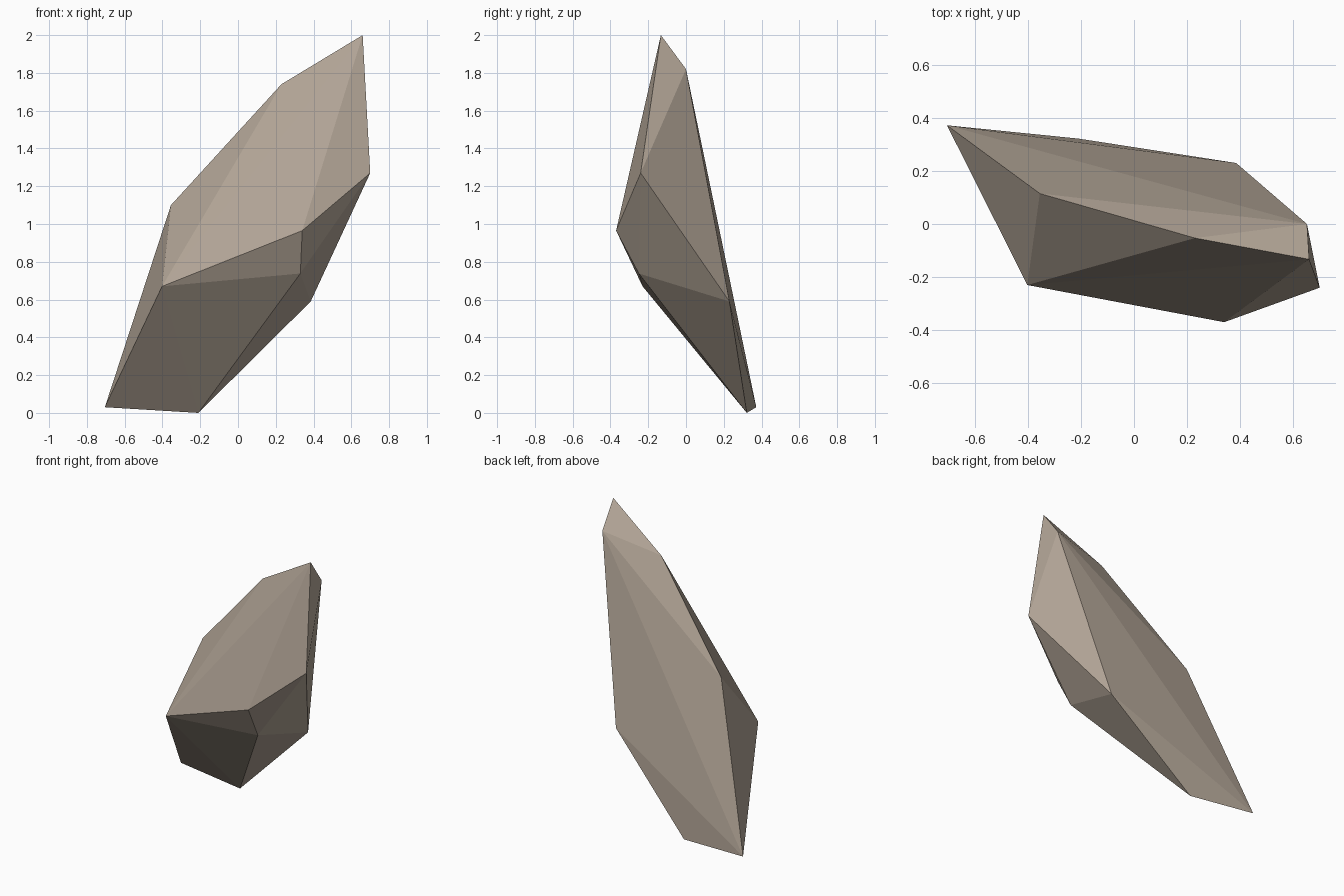
import bpy
import bmesh
from math import radians

cube = bpy.data.objects.get("Cube")
if cube:
    bpy.data.objects.remove(cube, do_unlink=True)

# Stone colour
stone = bpy.data.materials.new("warm_grey_stone")
stone.use_nodes = True
colour = (0.45, 0.38, 0.31, 1)
stone.diffuse_color = colour
bsdf = next(n for n in stone.node_tree.nodes if n.type == "BSDF_PRINCIPLED")
bsdf.inputs["Base Color"].default_value = colour
bsdf.inputs["Roughness"].default_value = 0.9

# Corners of the leaning shard
foot = [(-0.705, 0.372, 0.03), (-0.21, 0.322, 0.0)]
belly = [(-0.402, -0.23, 0.67), (0.34, -0.37, 0.965), (0.33, -0.25, 0.738), (0.385, 0.23, 0.59)]
shoulder = [(-0.355, 0.115, 1.10), (0.70, -0.24, 1.27), (0.23, -0.053, 1.74)]
peak = [(0.66, -0.133, 2.0), (0.652, 0.0, 1.82)]

# Rock body: faceted convex stone spanning the corners
bm = bmesh.new()
for corner in foot + belly + shoulder + peak:
    bm.verts.new(corner)
bmesh.ops.convex_hull(bm, input=bm.verts[:])
bmesh.ops.recalc_face_normals(bm, faces=bm.faces[:])
mesh = bpy.data.meshes.new("rock")
bm.to_mesh(mesh)
bm.free()
mesh.materials.append(stone)
rock = bpy.data.objects.new("rock", mesh)
bpy.context.collection.objects.link(rock)

# Blend only the nearly flat joins; keep the chipped edges crisp
bpy.ops.object.select_all(action="DESELECT")
rock.select_set(True)
bpy.context.view_layer.objects.active = rock
bpy.ops.object.shade_smooth_by_angle(angle=radians(5))
